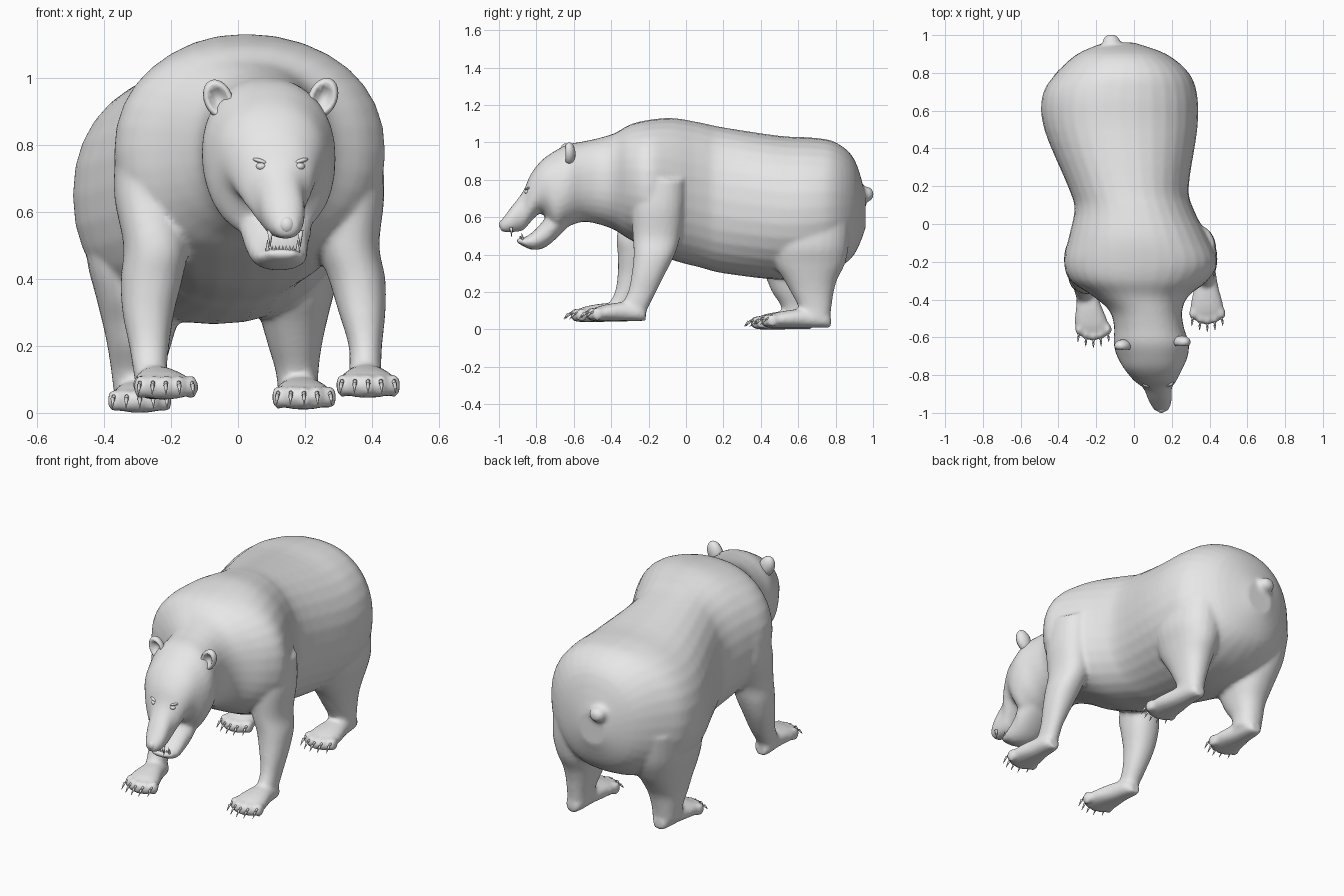
import bpy, bmesh, math
from mathutils import Vector, Matrix

fur = bpy.data.materials.new("grey_fur")
fur.diffuse_color = (0.8, 0.8, 0.8, 1)


def finish(name, bm):
    bmesh.ops.recalc_face_normals(bm, faces=bm.faces)
    me = bpy.data.meshes.new(name)
    bm.to_mesh(me)
    bm.free()
    me.materials.append(fur)
    for p in me.polygons:
        p.use_smooth = True
    ob = bpy.data.objects.new(name, me)
    bpy.context.collection.objects.link(ob)
    return ob


def spline(rows, steps=4):
    """Catmull-Rom interpolation of section rows."""
    out = []
    for i in range(len(rows) - 1):
        a, b, c, d = (rows[max(i - 1, 0)], rows[i], rows[i + 1],
                      rows[min(i + 2, len(rows) - 1)])
        for s in range(steps):
            t = s / steps
            out.append([0.5 * (2 * q + (r - p) * t + (2 * p - 5 * q + 4 * r - w) * t * t
                               + (3 * q - p - 3 * r + w) * t ** 3)
                        for p, q, r, w in zip(a, b, c, d)])
    return out + [list(rows[-1])]


def loft(bm, rows, axis, n=32, power=2.2):
    """Rows are (position, min_u, max_u, min_v, max_v); axis 'y' or 'z'."""
    rings = []
    for pos, u0, u1, v0, v1 in spline(rows):
        ring = []
        for k in range(n):
            a = 2 * math.pi * k / n
            c, s = math.cos(a), math.sin(a)
            u = (u0 + u1) / 2 + (u1 - u0) / 2 * math.copysign(abs(c) ** (2 / power), c)
            v = (v0 + v1) / 2 + (v1 - v0) / 2 * math.copysign(abs(s) ** (2 / power), s)
            ring.append(bm.verts.new((u, pos, v) if axis == 'y' else (u, v, pos)))
        rings.append(ring)
    for r, q in zip(rings, rings[1:]):
        for k in range(n):
            bm.faces.new((r[k], r[(k + 1) % n], q[(k + 1) % n], q[k]))
    bm.faces.new(rings[0])
    bm.faces.new(rings[-1])


def ball(bm, loc, size, rot=0.0):
    m = Matrix.Translation(loc) @ Matrix.Rotation(rot, 4, 'Y') @ Matrix.Diagonal((*size, 1))
    return bmesh.ops.create_uvsphere(bm, u_segments=20, v_segments=12, radius=1,
                                     matrix=m)["verts"]


def spike(bm, base, tip, r):
    base, tip = Vector(base), Vector(tip)
    d = tip - base
    m = Matrix.Translation((base + tip) / 2) @ d.to_track_quat('Z', 'Y').to_matrix().to_4x4()
    bmesh.ops.create_cone(bm, cap_ends=True, segments=8, radius1=r, radius2=r * 0.12,
                          depth=d.length, matrix=m)


body = bmesh.new()

# torso, neck, skull and upper muzzle
loft(body, [
    (0.96, -0.16, 0.0, 0.54, 0.72), (0.90, -0.30, 0.17, 0.40, 0.91),
    (0.80, -0.41, 0.29, 0.32, 1.0), (0.68, -0.485, 0.335, 0.28, 1.025),
    (0.50, -0.475, 0.335, 0.265, 1.035), (0.20, -0.35, 0.29, 0.30, 1.08),
    (0.08, -0.315, 0.315, 0.33, 1.105), (-0.07, -0.345, 0.39, 0.37, 1.13),
    (-0.20, -0.37, 0.44, 0.43, 1.12), (-0.30, -0.335, 0.39, 0.48, 1.095),
    (-0.38, -0.22, 0.29, 0.53, 1.05), (-0.46, -0.13, 0.255, 0.56, 1.025),
    (-0.55, -0.105, 0.265, 0.575, 1.005), (-0.63, -0.108, 0.29, 0.55, 0.99),
    (-0.70, -0.09, 0.285, 0.52, 0.955), (-0.77, -0.05, 0.255, 0.62, 0.905),
    (-0.83, 0.0, 0.225, 0.575, 0.83), (-0.87, 0.05, 0.2, 0.53, 0.74),
    (-0.93, 0.075, 0.2, 0.52, 0.66), (-0.975, 0.1, 0.188, 0.52, 0.6),
    (-0.995, 0.12, 0.17, 0.53, 0.575)], 'y')

# lower jaw
loft(body, [
    (-0.60, 0.02, 0.2, 0.58, 0.70), (-0.70, 0.005, 0.22, 0.48, 0.66),
    (-0.76, 0.02, 0.21, 0.435, 0.585), (-0.82, 0.04, 0.207, 0.425, 0.52),
    (-0.87, 0.06, 0.197, 0.445, 0.49), (-0.905, 0.09, 0.172, 0.465, 0.49)], 'y')

# legs
LEGS = [
    [(0.80, 0.2, 0.43, -0.28, 0.0), (0.65, 0.22, 0.437, -0.29, -0.01),
     (0.50, 0.235, 0.422, -0.285, -0.03), (0.40, 0.27, 0.44, -0.28, -0.06),
     (0.30, 0.30, 0.44, -0.29, -0.11), (0.20, 0.33, 0.43, -0.31, -0.16),
     (0.12, 0.332, 0.427, -0.35, -0.20), (0.07, 0.335, 0.425, -0.36, -0.22)],
    [(0.80, -0.365, -0.15, -0.30, -0.05), (0.65, -0.37, -0.17, -0.33, -0.06),
     (0.50, -0.342, -0.15, -0.37, -0.12), (0.40, -0.35, -0.165, -0.365, -0.15),
     (0.30, -0.345, -0.19, -0.365, -0.19), (0.20, -0.325, -0.205, -0.38, -0.24),
     (0.12, -0.312, -0.213, -0.42, -0.29), (0.07, -0.305, -0.215, -0.42, -0.31)],
    [(0.60, 0.0, 0.30, 0.45, 0.88), (0.45, 0.02, 0.31, 0.45, 0.87),
     (0.35, 0.05, 0.285, 0.47, 0.85), (0.27, 0.07, 0.265, 0.52, 0.81),
     (0.20, 0.09, 0.25, 0.56, 0.79), (0.12, 0.113, 0.24, 0.60, 0.778),
     (0.05, 0.12, 0.24, 0.60, 0.77)],
    [(0.60, -0.465, -0.15, 0.42, 0.85), (0.45, -0.45, -0.15, 0.38, 0.83),
     (0.35, -0.425, -0.16, 0.39, 0.79), (0.27, -0.405, -0.18, 0.43, 0.74),
     (0.20, -0.39, -0.2, 0.46, 0.70), (0.12, -0.378, -0.222, 0.51, 0.68),
     (0.05, -0.37, -0.225, 0.51, 0.67)]]
for rows in LEGS:
    loft(body, rows, 'z', 24)

# paws with toes: heel x, toe x, heel y, toe y, sole height
PAWS = [(0.38, 0.388, -0.215, -0.505, 0.045), (-0.26, -0.215, -0.30, -0.59, 0.04),
        (0.18, 0.197, 0.775, 0.43, 0.01), (-0.297, -0.293, 0.675, 0.375, 0.0)]
claws = bmesh.new()
for hx, tx, hy, ty, z in PAWS:
    rows = []
    for t, w, h in [(0, 0.03, 0.06), (0.1, 0.05, 0.085), (0.4, 0.063, 0.10),
                    (0.7, 0.085, 0.09), (0.9, 0.088, 0.075), (1, 0.07, 0.055)]:
        x = hx + (tx - hx) * t
        rows.append((hy + (ty - hy) * t, x - w, x + w, z, z + h))
    loft(body, rows, 'y', 24)
    for i in range(-2, 3):
        x, y = tx + i * 0.038, ty + abs(i) ** 2 * 0.008
        ball(body, (x, y, z + 0.037), (0.021, 0.033, 0.036))
        knee = (x + i * 0.002, y - 0.048, z + 0.04)
        spike(claws, (x, y - 0.015, z + 0.05), knee, 0.009)
        spike(claws, (knee[0], knee[1] + 0.008, knee[2] + 0.003),
              (x + i * 0.003, y - 0.066, z + 0.014), 0.007)

# tail stub
ball(body, (-0.12, 0.962, 0.722), (0.048, 0.043, 0.042))

# blend the overlapping volumes into one skin
skin = finish("body", body)
rm = skin.modifiers.new("blend", 'REMESH')
rm.mode = 'VOXEL'
rm.voxel_size = 0.012
rm.use_smooth_shade = True
sm = skin.modifiers.new("soften", 'SMOOTH')
sm.factor = 0.5
sm.iterations = 5
finish("claws", claws)

# ears with hollowed fronts
for name, x, y, z, tilt in [("ear_right", -0.058, -0.645, 0.935, -0.4),
                            ("ear_left", 0.253, -0.625, 0.94, 0.4)]:
    bm = bmesh.new()
    verts = ball(bm, (0, 0, 0), (0.043, 0.034, 0.062))
    for v in verts:
        r = math.hypot(v.co.x / 0.043, v.co.z / 0.062)
        if v.co.y < 0 and r < 0.75:
            v.co.y += 0.045 * (1 - (r / 0.75) ** 2)
    bmesh.ops.transform(bm, verts=bm.verts, matrix=Matrix.Translation((x, y, z))
                        @ Matrix.Rotation(tilt, 4, 'Y'))
    finish(name, bm)

# eyes with brow lids
eyes = bmesh.new()
for x, y, s in [(0.07, -0.85, 1), (0.183, -0.845, -1)]:
    ball(eyes, (x, y, 0.735), (0.017, 0.018, 0.013))
    ball(eyes, (x, y + 0.006, 0.75), (0.027, 0.02, 0.008), s * 0.3)
finish("eyes", eyes)

# nose pad
nose = bmesh.new()
ball(nose, (0.145, -0.975, 0.56), (0.026, 0.025, 0.028))
finish("nose", nose)

# teeth: lower row and canines
teeth = bmesh.new()
for i in range(7):
    x = 0.102 + i * 0.0105
    y = -0.888 + 0.004 * (i - 3) ** 2 / 3
    spike(teeth, (x, y, 0.472), (x, y, 0.499), 0.007)
for x in (0.088, 0.178):
    spike(teeth, (x, -0.87, 0.47), (x, -0.878, 0.515), 0.009)
    spike(teeth, (x + 0.008, -0.935, 0.545), (x + 0.008, -0.932, 0.495), 0.009)
finish("teeth", teeth)
